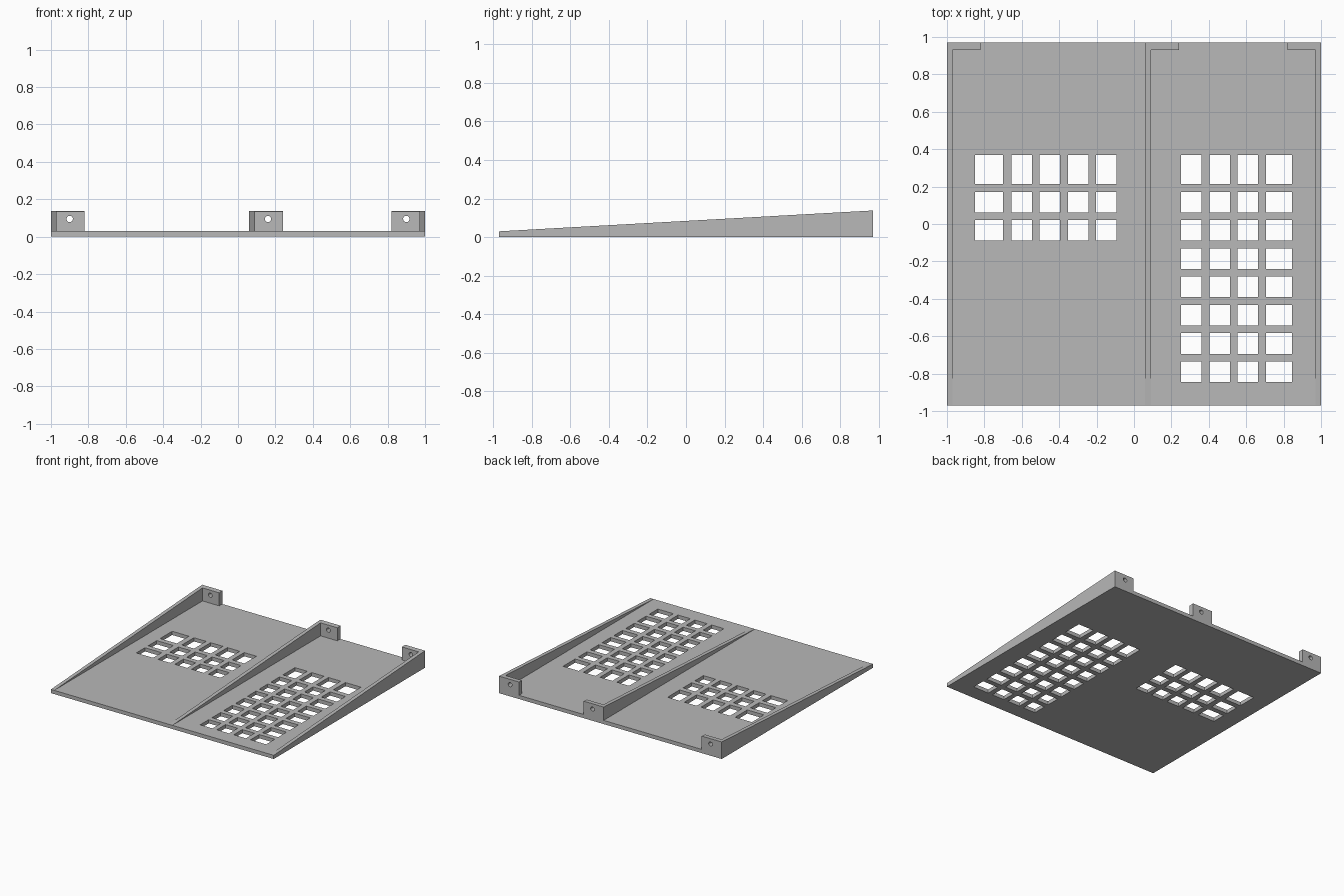
import bpy, bmesh
from math import radians
from mathutils import Matrix

default = bpy.data.objects.get("Cube")
if default:
    bpy.data.objects.remove(default, do_unlink=True)

HALF_X, HALF_Y, BASE, TOP = 1.0, 0.97, 0.03, 0.138
WALL, TAB_W, TAB_T = 0.03, 0.18, 0.04

grey = bpy.data.materials.new("light_grey")
grey.use_nodes = True
colour = (0.48, 0.48, 0.48, 1)
grey.diffuse_color = colour
grey.node_tree.nodes["Principled BSDF"].inputs["Base Color"].default_value = colour


def make_object(name, bm):
    bmesh.ops.recalc_face_normals(bm, faces=bm.faces)
    mesh = bpy.data.meshes.new(name)
    bm.to_mesh(mesh)
    bm.free()
    mesh.materials.append(grey)
    obj = bpy.data.objects.new(name, mesh)
    bpy.context.collection.objects.link(obj)
    return obj


def slope(y):
    """Height of the sloping top edge at depth y."""
    return BASE + (TOP - BASE) * (y + HALF_Y) / (2 * HALF_Y)


def side_prism(name, x0, x1, profile):
    """Extrude a (y, z) profile from x0 to x1."""
    bm = bmesh.new()
    face = bm.faces.new([bm.verts.new((x0, y, z)) for y, z in profile])
    moved = bmesh.ops.extrude_face_region(bm, geom=[face])["geom"]
    verts = [v for v in moved if isinstance(v, bmesh.types.BMVert)]
    bmesh.ops.translate(bm, verts=verts, vec=(x1 - x0, 0, 0))
    return make_object(name, bm)


def spans(first, width, count, pitch=0.1505):
    return [(first + i * pitch, first + i * pitch + width) for i in range(count)]


# Key openings: the back row and the outer column are larger than the rest
rows = [(0.215, 0.37)] + [(b - 0.11, b) for b in
                          (0.172 - 0.1512 * i for i in range(7))]
right_cols = [(-0.85, -0.70)] + spans(-0.655, 0.11, 4)
left_cols = spans(0.252, 0.11, 3) + [(0.705, 0.845)]


def inside(value, ranges):
    return any(a < value < b for a, b in ranges)


def is_opening(x, y):
    if x < 0:
        return inside(x, right_cols) and inside(y, rows[:3])
    return inside(x, left_cols) and inside(y, rows)


# Base plate: a cell grid with the opening cells left out, then thickened
xs = sorted([-HALF_X, HALF_X] + [v for s in right_cols + left_cols for v in s])
ys = sorted([-HALF_Y, HALF_Y] + [v for s in rows for v in s])
bm = bmesh.new()
grid = [[bm.verts.new((x, y, 0)) for y in ys] for x in xs]
for i in range(len(xs) - 1):
    for j in range(len(ys) - 1):
        if not is_opening((xs[i] + xs[i + 1]) / 2, (ys[j] + ys[j + 1]) / 2):
            bm.faces.new((grid[i][j], grid[i + 1][j],
                          grid[i + 1][j + 1], grid[i][j + 1]))
bmesh.ops.delete(bm, geom=[v for v in bm.verts if not v.link_faces], context='VERTS')
moved = bmesh.ops.extrude_face_region(bm, geom=bm.faces[:])["geom"]
bmesh.ops.translate(bm, vec=(0, 0, BASE),
                    verts=[v for v in moved if isinstance(v, bmesh.types.BMVert)])
make_object("base_plate", bm)

# Wedge walls, each with a drilled mounting tab at the back
wedge = [(-HALF_Y, BASE), (HALF_Y, BASE), (HALF_Y, TOP)]
front = HALF_Y - TAB_T
tab = [(front, BASE), (HALF_Y, BASE), (HALF_Y, TOP), (front, slope(front))]
for name, edge, inward in (("right", -HALF_X, 1), ("middle", 0.06, 1),
                           ("left", HALF_X, -1)):
    inner = edge + inward * WALL
    end = edge + inward * TAB_W
    side_prism(name + "_wedge_wall", *sorted((edge, inner)), wedge)
    tab_obj = side_prism(name + "_mounting_tab", *sorted((inner, end)), tab)

    # Screw hole
    bm = bmesh.new()
    place = (Matrix.Translation((edge + inward * 0.1, HALF_Y - TAB_T / 2, 0.095))
             @ Matrix.Rotation(radians(90), 4, 'X'))
    bmesh.ops.create_cone(bm, cap_ends=True, segments=24, radius1=0.017,
                          radius2=0.017, depth=0.2, matrix=place)
    cutter = make_object(name + "_hole_cutter", bm)
    cutter.hide_render = True
    cut = tab_obj.modifiers.new("screw_hole", 'BOOLEAN')
    cut.operation = 'DIFFERENCE'
    cut.solver = 'EXACT'
    cut.object = cutter
    bpy.context.view_layer.objects.active = tab_obj
    bpy.ops.object.modifier_apply(modifier=cut.name)
    bpy.data.objects.remove(cutter, do_unlink=True)
